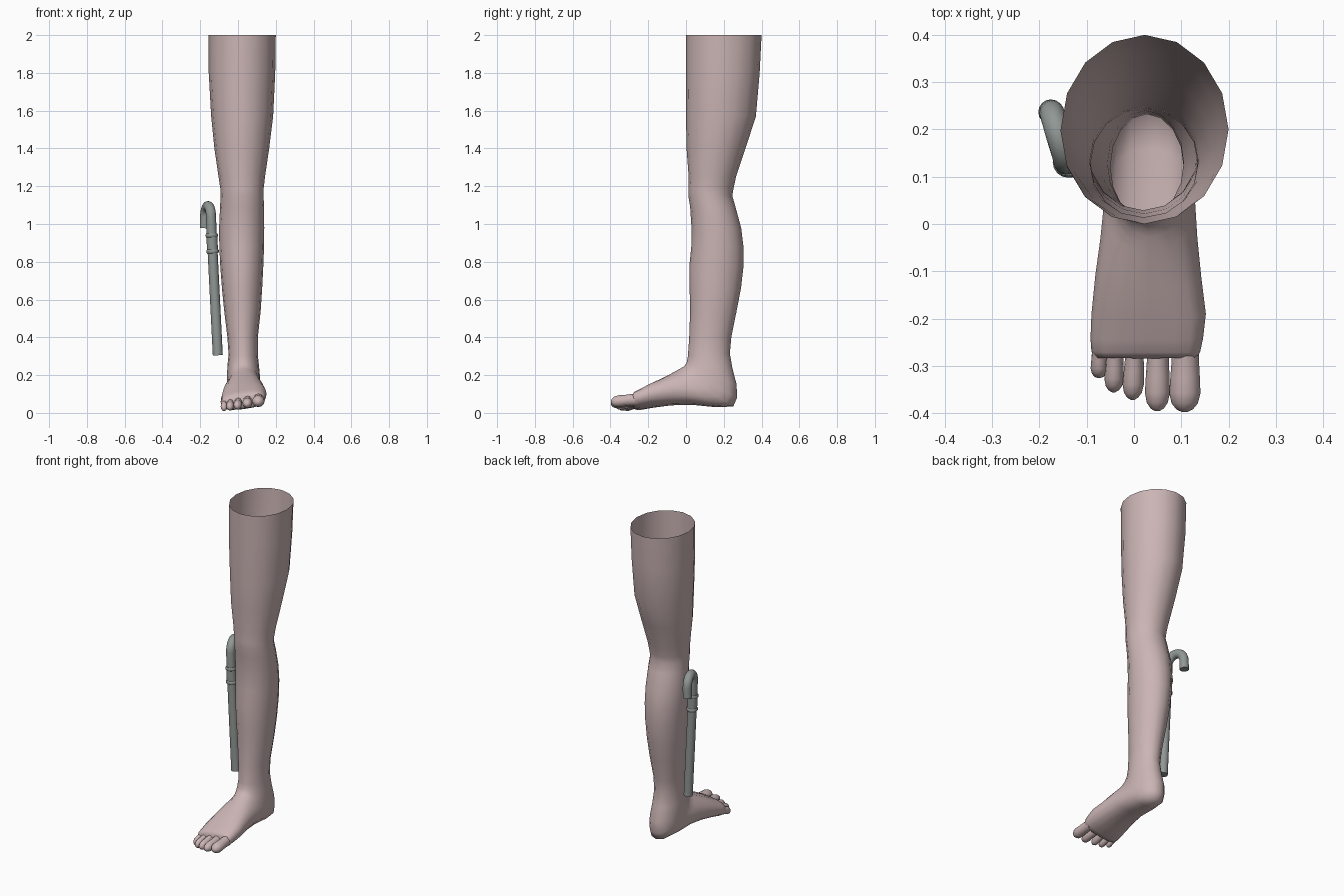
import bpy, bmesh, math
from mathutils import Vector


def material(name, rgb):
    m = bpy.data.materials.new(name)
    m.diffuse_color = (*rgb, 1)
    return m


SKIN = material("skin", (0.60, 0.46, 0.46))
METAL = material("grey metal", (0.28, 0.31, 0.30))


def loft(name, rings, mat, cap_start, cap_end, angle):
    """Join rings of points into a skin, with optional end caps."""
    bm = bmesh.new()
    loops = [[bm.verts.new(p) for p in r] for r in rings]
    n = len(loops[0])
    for a, b in zip(loops, loops[1:]):
        for i in range(n):
            j = (i + 1) % n
            bm.faces.new((a[i], a[j], b[j], b[i]))
    if cap_start:
        bm.faces.new(loops[0])
    if cap_end:
        bm.faces.new(loops[-1])
    bmesh.ops.recalc_face_normals(bm, faces=bm.faces)
    me = bpy.data.meshes.new(name)
    bm.to_mesh(me)
    bm.free()
    me.materials.append(mat)
    ob = bpy.data.objects.new(name, me)
    bpy.context.collection.objects.link(ob)
    bpy.ops.object.select_all(action='DESELECT')
    ob.select_set(True)
    bpy.context.view_layer.objects.active = ob
    bpy.ops.object.shade_smooth_by_angle(angle=math.radians(angle))
    return ob


def section(fy, fz, by, bz, x0, x1, power=2.0, roll=0.0, n=16):
    """Oval between a front/top point and a back/bottom point."""
    pts = []
    for i in range(n):
        t = 2 * math.pi * i / n
        c, s = math.cos(t), math.sin(t)
        c = math.copysign(abs(c) ** (2 / power), c)
        s = math.copysign(abs(s) ** (2 / power), s)
        x = (x0 + x1) / 2 + s * (x1 - x0) / 2
        pts.append((x, (fy + by) / 2 + c * (fy - by) / 2,
                    (fz + bz) / 2 + c * (fz - bz) / 2 + roll * (x - 0.03)))
    return pts


# Leg: level sections (z, front y, back y, left x, right x)
leg = [(2.00, 0.000, 0.400, -0.155, 0.200), (1.80, 0.000, 0.390, -0.155, 0.197),
       (1.57, 0.000, 0.370, -0.142, 0.186), (1.40, 0.003, 0.315, -0.125, 0.165),
       (1.25, 0.014, 0.265, -0.103, 0.143), (1.19, 0.012, 0.252, -0.094, 0.136),
       (1.15, 0.012, 0.245, -0.092, 0.135), (1.09, 0.022, 0.262, -0.095, 0.138),
       (0.98, 0.029, 0.292, -0.100, 0.139), (0.88, 0.028, 0.304, -0.099, 0.138),
       (0.78, 0.018, 0.305, -0.094, 0.134), (0.66, 0.019, 0.291, -0.085, 0.128),
       (0.54, 0.022, 0.268, -0.073, 0.120), (0.40, 0.017, 0.240, -0.056, 0.105)]
# Foot: the sections tilt round the heel and run on to the toes
foot = [(0.010, 0.300, 0.232, 0.315, -0.050, 0.105, 2.0, 0),
        (0.003, 0.265, 0.246, 0.235, -0.056, 0.111, 2.0, 0),
        (-0.012, 0.245, 0.268, 0.150, -0.058, 0.116, 2.1, 0),
        (-0.028, 0.236, 0.270, 0.080, -0.057, 0.119, 2.2, 0),
        (-0.043, 0.228, 0.250, 0.034, -0.058, 0.123, 2.3, 0),
        (-0.060, 0.218, 0.160, 0.030, -0.063, 0.129, 2.3, 0),
        (-0.090, 0.202, 0.030, 0.043, -0.071, 0.134, 2.3, 0.03),
        (-0.140, 0.177, -0.080, 0.040, -0.082, 0.142, 2.3, 0.06),
        (-0.200, 0.148, -0.180, 0.028, -0.090, 0.152, 2.4, 0.10),
        (-0.245, 0.122, -0.240, 0.020, -0.092, 0.146, 2.6, 0.12),
        (-0.272, 0.108, -0.268, 0.022, -0.090, 0.140, 2.8, 0.12),
        (-0.284, 0.094, -0.280, 0.034, -0.082, 0.134, 2.8, 0.12)]
rings = [section(fy, z, by, z, x0, x1) for z, fy, by, x0, x1 in leg]
rings += [section(*f) for f in foot]
loft("leg_and_foot", rings, SKIN, False, True, 70)

# Toes: (base x, tip x, tip y, width, base z, tip z, height)
toes = [("little_toe", -0.073, -0.074, -0.326, 0.036, 0.050, 0.027, 0.052),
        ("fourth_toe", -0.040, -0.043, -0.356, 0.041, 0.054, 0.030, 0.054),
        ("middle_toe", 0.002, -0.003, -0.372, 0.045, 0.060, 0.036, 0.056),
        ("second_toe", 0.051, 0.049, -0.396, 0.053, 0.065, 0.047, 0.060),
        ("big_toe", 0.109, 0.107, -0.398, 0.066, 0.072, 0.058, 0.068)]
shape = [(0.0, 0.85, 1.0), (0.25, 0.88, 0.92), (0.5, 0.95, 0.88), (0.72, 1.0, 0.92),
         (0.87, 0.84, 0.78), (0.96, 0.52, 0.48), (1.0, 0.15, 0.15)]
for name, bx, tx, ty, w, bz, tz, h in toes:
    rings = []
    for t, sw, sh in shape:
        y = -0.255 + (ty + 0.255) * t
        x = bx + (tx - bx) * t
        z = bz + (tz - bz) * t
        rings.append(section(y, z + h * sh / 2, y, z - h * sh / 2,
                             x - w * sw / 2, x + w * sw / 2, n=12))
    loft(name, rings, SKIN, True, True, 70)


def tube(name, path, radii, n=16):
    """Round tube along a list of points."""
    path = [Vector(p) for p in path]
    rings = []
    for i, p in enumerate(path):
        d = (path[min(i + 1, len(path) - 1)] - path[max(i - 1, 0)]).normalized()
        u = Vector((1, 0, 0))
        u = (u - d * u.dot(d)).normalized()
        v = d.cross(u)
        rings.append([p + radii[i] * (u * math.cos(a) + v * math.sin(a))
                      for a in (2 * math.pi * k / n for k in range(n))])
    return loft(name, rings, METAL, True, True, 40)


def shaft_at(z):
    return (-0.107 - 0.050 * (z - 0.305), 0.131, z)


# Walking stick: straight shaft, sleeve with two collars, hooked handle
R = 0.0265
tube("stick_shaft", [shaft_at(0.305), shaft_at(0.86)], [R, R])
tube("stick_sleeve", [shaft_at(0.85), shaft_at(0.945)], [0.029, 0.029])
for name, z in (("lower_collar", 0.855), ("upper_collar", 0.94)):
    zs = (-0.010, -0.005, 0.005, 0.010)
    tube(name, [shaft_at(z + d) for d in zs], [0.029, 0.033, 0.033, 0.029])

start, end = Vector((-0.143, 0.131, 1.04)), Vector((-0.174, 0.236, 1.04))
mid, half = (start + end) / 2, (start - end) / 2
path = [shaft_at(0.93)]
for k in range(13):
    a = math.pi * k / 12
    path.append(mid + half * math.cos(a) + Vector((0, 0, 0.055 * math.sin(a))))
path.append((-0.176, 0.237, 0.978))
tube("stick_handle", path, [R] * len(path))
